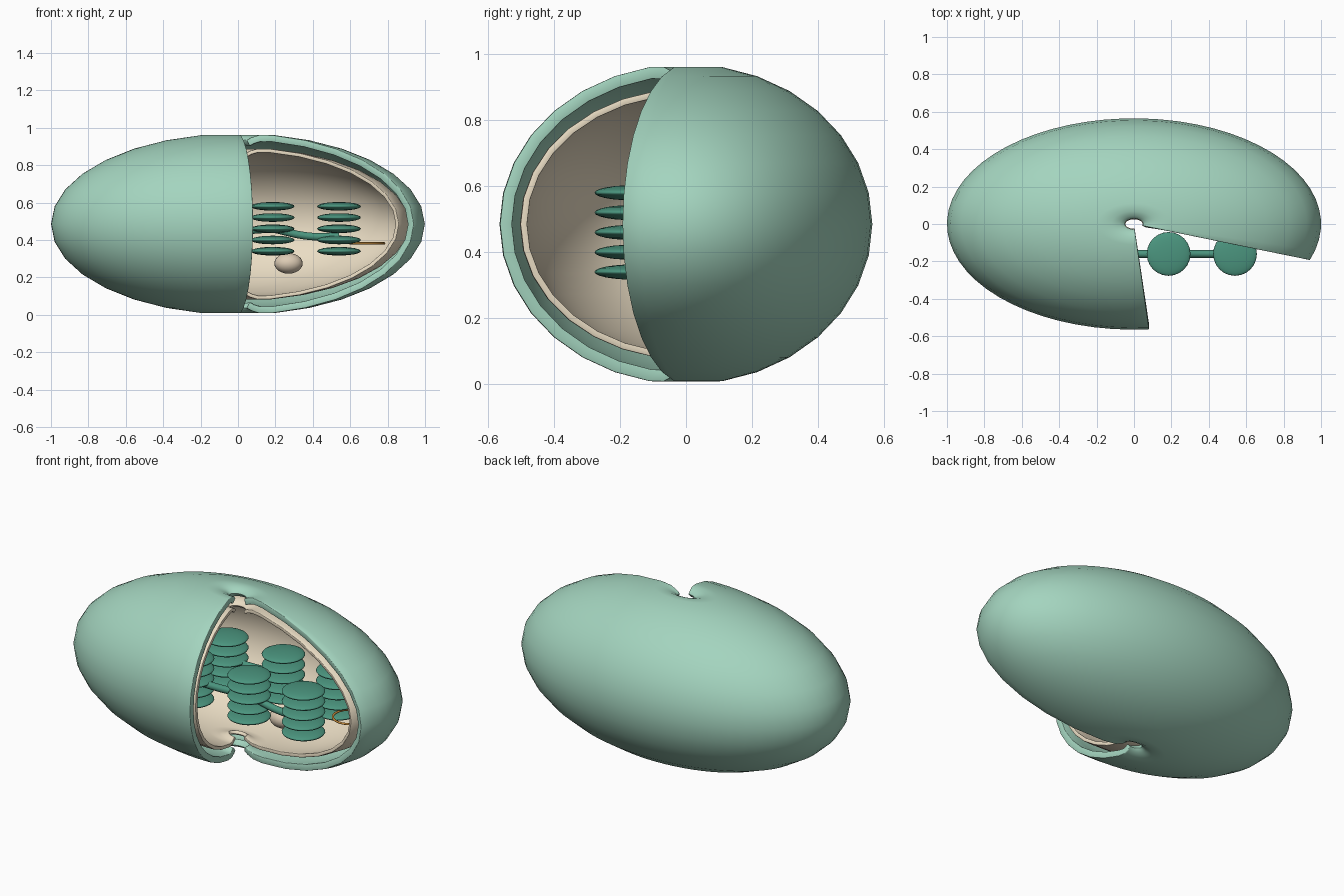
import bpy, bmesh, math
from math import sin, cos, radians

if "Cube" in bpy.data.objects:
    bpy.data.objects.remove(bpy.data.objects["Cube"])

CZ = 0.485  # height of the centre of the body


def material(name, rgb):
    m = bpy.data.materials.new(name)
    m.diffuse_color = (*rgb, 1)
    m.use_nodes = True
    m.node_tree.nodes["Principled BSDF"].inputs["Base Color"].default_value = m.diffuse_color
    return m


GREEN = material("membrane_green", (0.37, 0.66, 0.52))
BEIGE = material("stroma_beige", (0.82, 0.72, 0.55))
DARK = material("disc_green", (0.07, 0.30, 0.21))
GOLD = material("ring_gold", (0.60, 0.28, 0.05))
GRAIN = material("grain_beige", (0.72, 0.60, 0.46))


def finish(ob, name, mat, angle=50):
    ob.name = name
    ob.data.materials.append(mat)
    bpy.ops.object.select_all(action='DESELECT')
    ob.select_set(True)
    bpy.context.view_layer.objects.active = ob
    bpy.ops.object.shade_smooth_by_angle(angle=radians(angle))
    return ob


def shell(name, a, b, c, thick, mat):
    """Ellipsoid shell with an open wedge and small dimpled pole openings."""
    half = [(0.048, 0.925), (0.075, 0.955), (0.12, 0.982)]
    half += [(sin(radians(t * 11.25)), cos(radians(t * 11.25))) for t in range(1, 8)]
    profile = half + [(1, 0)] + [(r, -z) for r, z in reversed(half)]
    start, end, n = radians(-20), radians(274.6), 52
    bm = bmesh.new()
    rows = []
    for r, z in profile:
        row = []
        for j in range(n + 1):
            p = start + (end - start) * j / n
            row.append(bm.verts.new((a * r * cos(p), b * r * sin(p), CZ + c * z)))
        rows.append(row)
    for u, v in zip(rows, rows[1:]):
        for j in range(n):
            bm.faces.new((u[j], v[j], v[j + 1], u[j + 1]))
    me = bpy.data.meshes.new(name)
    bm.to_mesh(me)
    bm.free()
    ob = bpy.data.objects.new(name, me)
    bpy.context.collection.objects.link(ob)
    finish(ob, name, mat)
    sol = ob.modifiers.new("thickness", 'SOLIDIFY')
    sol.thickness, sol.offset = thick, -1
    bev = ob.modifiers.new("soft_rim", 'BEVEL')
    bev.width, bev.segments = thick * 0.25, 2
    bev.limit_method, bev.angle_limit = 'ANGLE', radians(60)
    return ob


def ellipsoid(name, loc, scale, mat, seg=24, rings=12):
    bpy.ops.mesh.primitive_uv_sphere_add(segments=seg, ring_count=rings, radius=1, location=loc)
    ob = bpy.context.object
    ob.scale = scale
    return finish(ob, name, mat, 180)


def tube(name, pts, radius, mat):
    cu = bpy.data.curves.new(name, 'CURVE')
    cu.dimensions = '3D'
    cu.bevel_depth, cu.bevel_resolution, cu.resolution_u = radius, 3, 8
    cu.use_fill_caps = True
    sp = cu.splines.new('BEZIER')
    sp.bezier_points.add(len(pts) - 1)
    for bp, p in zip(sp.bezier_points, pts):
        bp.co = p
        bp.handle_left_type = bp.handle_right_type = 'AUTO'
    cu.materials.append(mat)
    bpy.context.collection.objects.link(bpy.data.objects.new(name, cu))


# Double membrane
shell("outer_membrane", 1.0, 0.565, 0.485, 0.036, GREEN)
shell("inner_membrane", 0.915, 0.503, 0.41, 0.02, BEIGE)

# Stacks of discs, joined along each row by tubes
xs = [-0.54, -0.185, 0.185, 0.54]
for row, y in enumerate((-0.16, 0.16)):
    for col, x in enumerate(xs):
        for k in range(5):
            ellipsoid(f"disc_{row}_{col}_{k}", (x, y, 0.34 + 0.06 * k),
                      (0.117, 0.117, 0.023), DARK)
    for col in range(3):
        x0, x1 = xs[col], xs[col + 1]
        z0, zm, z1 = (0.46, 0.42, 0.42) if col != 1 else (0.45, 0.45, 0.46)
        tube(f"connecting_tube_{row}_{col}",
             [(x0, y, z0), (x0 * 0.45 + x1 * 0.55, y, zm), (x1, y, z1)], 0.021, DARK)

# Starch grain
ellipsoid("starch_grain", (0.27, 0.03, 0.275), (0.076, 0.06, 0.055), GRAIN)

# Thin genetic ring
bpy.ops.mesh.primitive_torus_add(major_radius=0.092, minor_radius=0.006, major_segments=40,
                                 minor_segments=8, location=(0.69, 0.06, 0.382))
finish(bpy.context.object, "genetic_ring", GOLD, 180)
